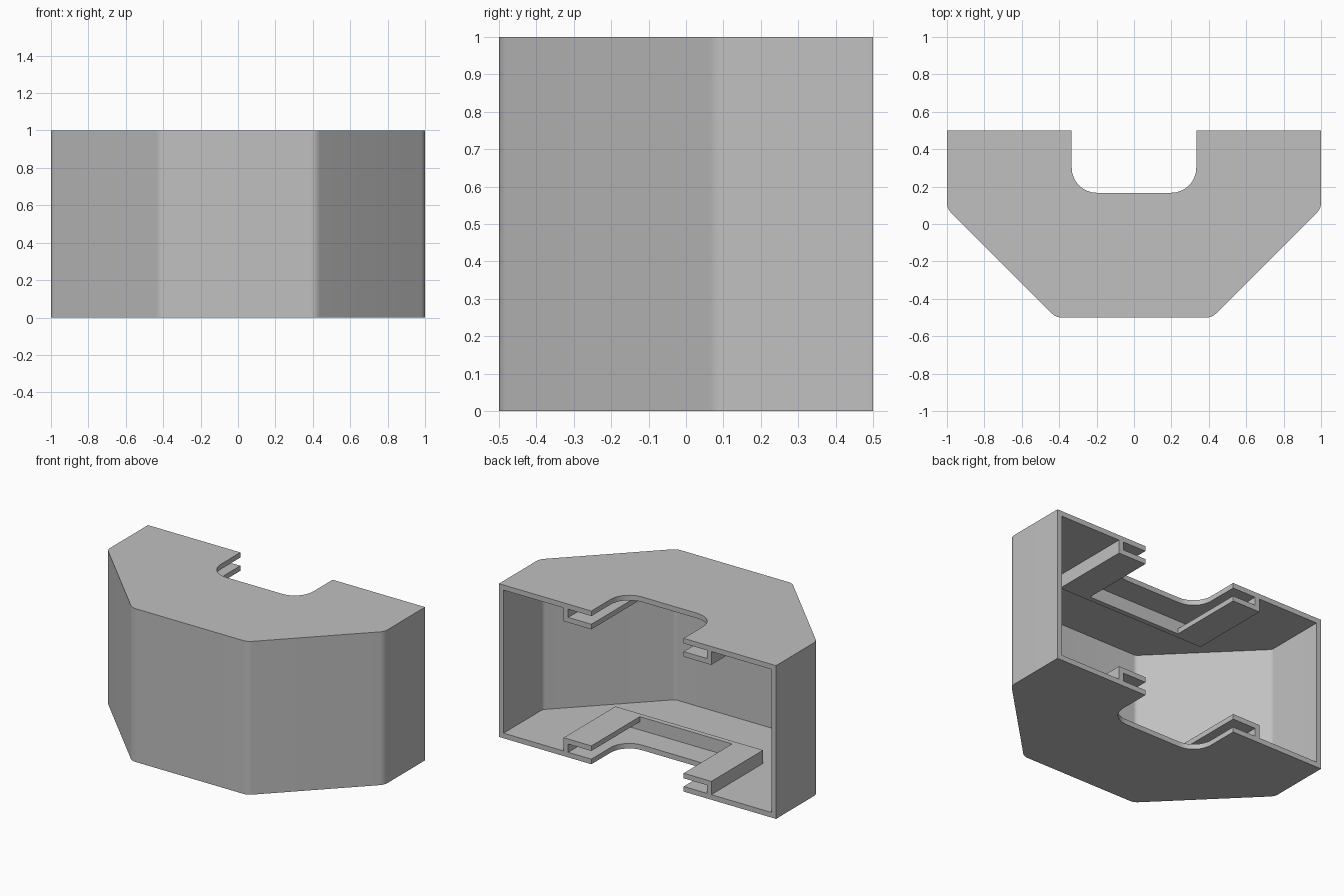
import bpy
import bmesh
import math
from mathutils import Vector

if "Cube" in bpy.data.objects:
    bpy.data.objects.remove(bpy.data.objects["Cube"], do_unlink=True)

WALL = 0.0333          # shell thickness
SLOT_TOP = 0.0867      # top of the board slot
RAIL_TOP = 0.12        # top of the rail lip
NOTCH = 0.333          # half width of the rear notch

grey = bpy.data.materials.new("plain_grey")
grey.use_nodes = True
grey.diffuse_color = (0.53, 0.53, 0.53, 1)
grey.node_tree.nodes["Principled BSDF"].inputs["Base Color"].default_value = grey.diffuse_color


def fillet(corners, steps=8):
    """Round each (x, y, radius) corner of a closed outline with an arc."""
    out = []
    for i, (x, y, r) in enumerate(corners):
        p = Vector((x, y))
        if r == 0:
            out.append(p)
            continue
        a = (Vector(corners[i - 1][:2]) - p).normalized()
        b = (Vector(corners[(i + 1) % len(corners)][:2]) - p).normalized()
        half = a.angle(b) / 2
        centre = p + (a + b).normalized() * (r / math.sin(half))
        start = p + a * (r / math.tan(half)) - centre
        end = p + b * (r / math.tan(half)) - centre
        sweep = math.pi - 2 * half
        for k in range(steps + 1):
            t = k / steps
            out.append(centre + (start * math.sin((1 - t) * sweep)
                                 + end * math.sin(t * sweep)) / math.sin(sweep))
    return out


def prism(name, outline, z0, z1):
    """Extrude a flat outline between two heights."""
    bm = bmesh.new()
    base = bm.faces.new([bm.verts.new((p[0], p[1], z0)) for p in outline])
    top = bmesh.ops.extrude_face_region(bm, geom=[base])["geom"]
    verts = [g for g in top if isinstance(g, bmesh.types.BMVert)]
    bmesh.ops.translate(bm, verts=verts, vec=(0, 0, z1 - z0))
    bmesh.ops.recalc_face_normals(bm, faces=bm.faces)
    mesh = bpy.data.meshes.new(name)
    bm.to_mesh(mesh)
    bm.free()
    mesh.materials.append(grey)
    ob = bpy.data.objects.new(name, mesh)
    bpy.context.collection.objects.link(ob)
    return ob


def box(name, half, y0, y1, z0, z1):
    return prism(name, [(-half, y0), (half, y0), (half, y1), (-half, y1)], z0, z1)


def cut(ob, cutter):
    """Subtract the cutter and remove it."""
    mod = ob.modifiers.new("cut", "BOOLEAN")
    mod.operation = "DIFFERENCE"
    mod.solver = "EXACT"
    mod.object = cutter
    bpy.context.view_layer.objects.active = ob
    bpy.ops.object.modifier_apply(modifier=mod.name)
    bpy.data.objects.remove(cutter, do_unlink=True)


def hull(inset, back, radius):
    """Chamfered plan outline, moved inward by the inset."""
    slide = inset * math.tan(math.pi / 8)
    side, front = 1 - inset, -0.5 + inset
    shoulder, nose = 0.083 + slide, 0.417 - slide
    return fillet([(-side, back, 0), (-side, shoulder, radius), (-nose, front, radius),
                   (nose, front, radius), (side, shoulder, radius), (side, back, 0)])


# Hollow shell, open at the back
shell = prism("shell", hull(0, 0.5, 0.07), 0, 1)
cut(shell, prism("cavity", hull(WALL, 0.6, 0.037), WALL, 1 - WALL))

# Rounded notch through the floor and the roof
notch = fillet([(-NOTCH, 0.7, 0), (-NOTCH, 0.167, 0.133),
                (NOTCH, 0.167, 0.133), (NOTCH, 0.7, 0)])
cut(shell, prism("notch", notch, -0.1, 1.1))


# Slotted rails joined by a stop bar, on the floor and under the roof
def rail_frame(name, flip):
    def span(a, b):
        return (1 - b, 1 - a) if flip else (a, b)
    frame = box(name, 0.533, -WALL, 0.5, *span(WALL, RAIL_TOP))
    cut(frame, box("slot", 0.5, 0, 0.6, *span(0, SLOT_TOP)))
    cut(frame, box("opening", NOTCH, 0, 0.6, *span(0, 0.2)))
    return frame


parts = [shell, rail_frame("floor_rails", False), rail_frame("roof_rails", True)]

# Smooth the rounded corners only
bpy.ops.object.select_all(action="DESELECT")
for ob in parts:
    ob.select_set(True)
bpy.context.view_layer.objects.active = shell
bpy.ops.object.shade_smooth_by_angle(angle=math.radians(30))
